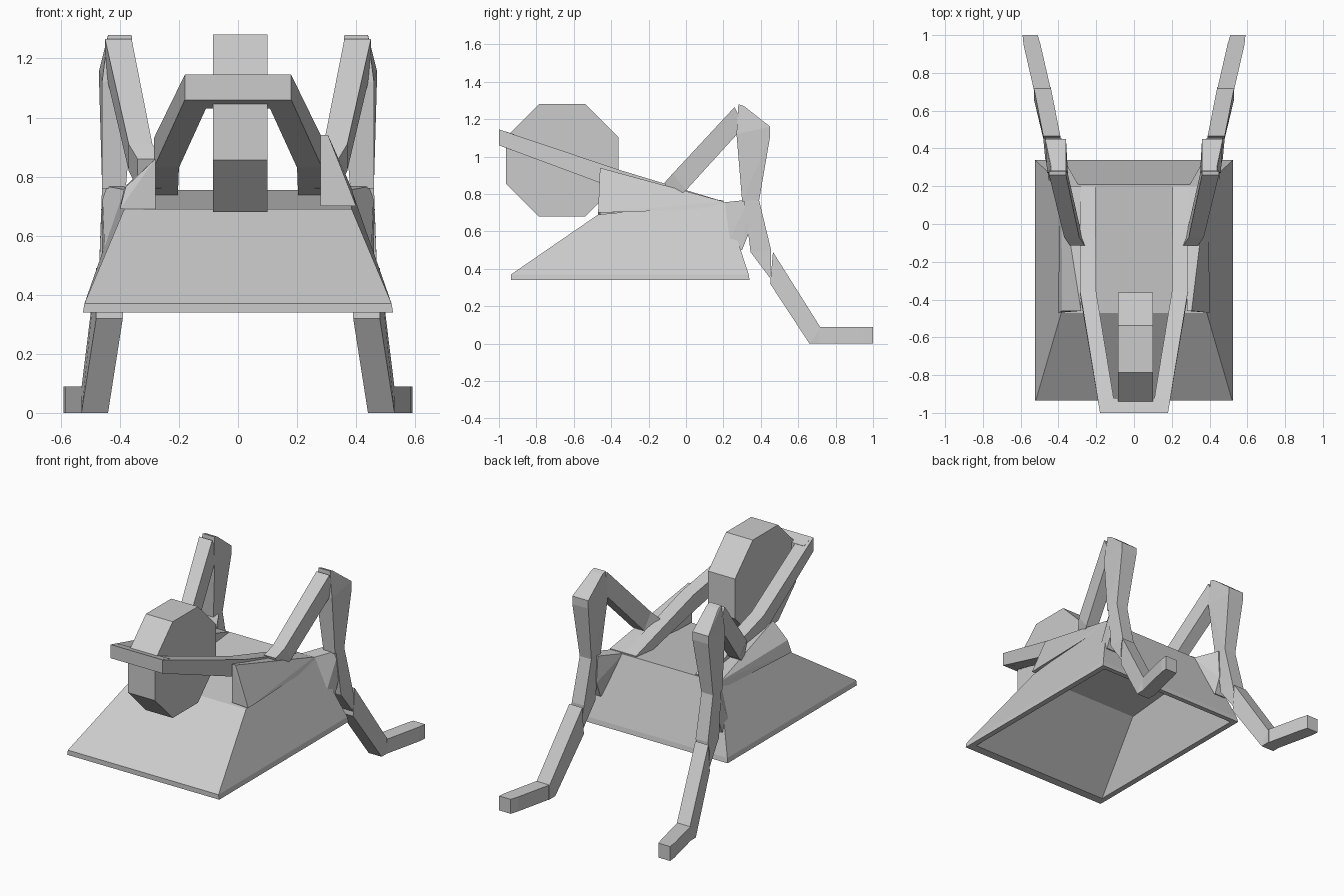
import bpy, bmesh, math
from mathutils import Vector


def finish(name, bm):
    bmesh.ops.recalc_face_normals(bm, faces=bm.faces)
    me = bpy.data.meshes.new(name)
    bm.to_mesh(me)
    bm.free()
    ob = bpy.data.objects.new(name, me)
    bpy.context.collection.objects.link(ob)
    return ob


def loft(name, rings, caps=True):
    """Skin matching rings of points, optionally capping both ends."""
    bm = bmesh.new()
    vs = [[bm.verts.new(p) for p in r] for r in rings]
    n = len(vs[0])
    for a, b in zip(vs, vs[1:]):
        for i in range(n):
            j = (i + 1) % n
            bm.faces.new((a[i], a[j], b[j], b[i]))
    if caps:
        bm.faces.new(vs[0])
        bm.faces.new(vs[-1])
    return finish(name, bm)


def hull(name, pts):
    bm = bmesh.new()
    for p in pts:
        bm.verts.new(p)
    bmesh.ops.convex_hull(bm, input=bm.verts)
    bmesh.ops.dissolve_limit(bm, angle_limit=0.02, verts=bm.verts, edges=bm.edges)
    return finish(name, bm)


def slat(name, side, stations):
    """Square bar; each station is x0, x1 and the two side-view (y, z) edges."""
    rings = []
    for x0, x1, (ya, za), (yb, zb) in stations:
        rings.append([(side * x0, ya, za), (side * x1, ya, za),
                      (side * x1, yb, zb), (side * x0, yb, zb)])
    return loft(name, rings)


def rect(x, y0, y1, z0, z1):
    return [(-x, y0, z0), (x, y0, z0), (x, y1, z1), (-x, y1, z1)]


# Upturned tray: outer shell, rim and hollow inside
loft("tray", [
    rect(0.36, -0.44, 0.19, 0.66, 0.72),
    rect(0.49, -0.88, 0.31, 0.34, 0.34),
    rect(0.525, -0.935, 0.34, 0.34, 0.34),
    rect(0.52, -0.935, 0.335, 0.37, 0.37),
    rect(0.385, -0.47, 0.21, 0.69, 0.755),
])

# Eight-sided wheel
wheel = []
for x in (-0.085, 0.10):
    wheel.append([(x, -0.662 + 0.325 * math.cos(a), 0.98 + 0.325 * math.sin(a))
                  for a in (math.pi / 8 + k * math.pi / 4 for k in range(8))])
loft("wheel", wheel)

# Axle across the front
loft("axle", [[(x, -1.0, 1.145), (x, -0.92, 1.12), (x, -0.92, 1.03), (x, -1.0, 1.06)]
              for x in (-0.17, 0.17)])

for s, label in ((1, "right"), (-1, "left")):
    # Frame rail from the axle back over the tray
    slat("frame_rail_" + label, s, [
        (0.095, 0.18, (-1.0, 1.145), (-1.0, 1.06)),
        (0.20, 0.285, (-0.36, 0.93), (-0.38, 0.83)),
        (0.205, 0.285, (0.20, 0.76), (0.20, 0.70)),
    ])
    # V-shaped stand, front strut
    slat("stand_front_strut_" + label, s, [
        (0.26, 0.34, (-0.115, 0.86), (-0.08, 0.76)),
        (0.29, 0.37, (-0.07, 0.91), (0.00, 0.82)),
        (0.36, 0.45, (0.26, 1.265), (0.31, 1.16)),
    ])
    # V-shaped stand, rear strut
    hull("stand_rear_strut_" + label, [(s * x, y, z) for x0, x1, y, z in (
        (0.36, 0.44, 0.28, 1.28), (0.36, 0.44, 0.31, 1.27), (0.36, 0.47, 0.45, 1.16),
        (0.36, 0.47, 0.45, 1.11), (0.35, 0.46, 0.27, 1.12),
        (0.38, 0.46, 0.30, 0.76), (0.38, 0.46, 0.39, 0.76)) for x in (x0, x1)])
    # Handle, upper and lower sections, and grip
    slat("handle_upper_" + label, s, [
        (0.38, 0.46, (0.39, 0.77), (0.31, 0.77)),
        (0.385, 0.47, (0.455, 0.50), (0.345, 0.49)),
        (0.395, 0.48, (0.455, 0.45), (0.45, 0.35)),
    ])
    slat("handle_lower_" + label, s, [
        (0.39, 0.48, (0.465, 0.49), (0.45, 0.32)),
        (0.44, 0.53, (0.72, 0.085), (0.66, 0.0)),
        (0.44, 0.53, (0.725, 0.085), (0.725, 0.0)),
    ])
    slat("grip_" + label, s, [
        (0.44, 0.53, (0.71, 0.09), (0.71, 0.0)),
        (0.495, 0.585, (0.95, 0.09), (0.95, 0.0)),
        (0.51, 0.59, (1.0, 0.09), (1.0, 0.0)),
    ])
    # Bracket joining the tray corner to the handle
    hull("corner_bracket_" + label, [(s * x, y, z) for x0, x1, y, z in (
        (0.29, 0.38, 0.20, 0.755), (0.37, 0.46, 0.34, 0.77),
        (0.38, 0.46, 0.34, 0.60), (0.38, 0.46, 0.30, 0.50),
        (0.37, 0.45, 0.20, 0.50)) for x in (x0, x1)])

# Side gussets between tray and rails, the right one taller
hull("gusset_right", [
    (0.28, -0.46, 0.70), (0.40, -0.47, 0.70), (0.305, -0.46, 0.94), (0.28, -0.46, 0.94),
    (0.28, 0.20, 0.72), (0.395, 0.20, 0.72), (0.385, 0.20, 0.76), (0.28, 0.20, 0.76)])
hull("gusset_left", [
    (-0.28, -0.46, 0.69), (-0.40, -0.47, 0.69), (-0.38, -0.46, 0.765), (-0.28, -0.46, 0.86),
    (-0.28, 0.20, 0.72), (-0.395, 0.20, 0.72), (-0.385, 0.20, 0.765), (-0.28, 0.20, 0.765)])
